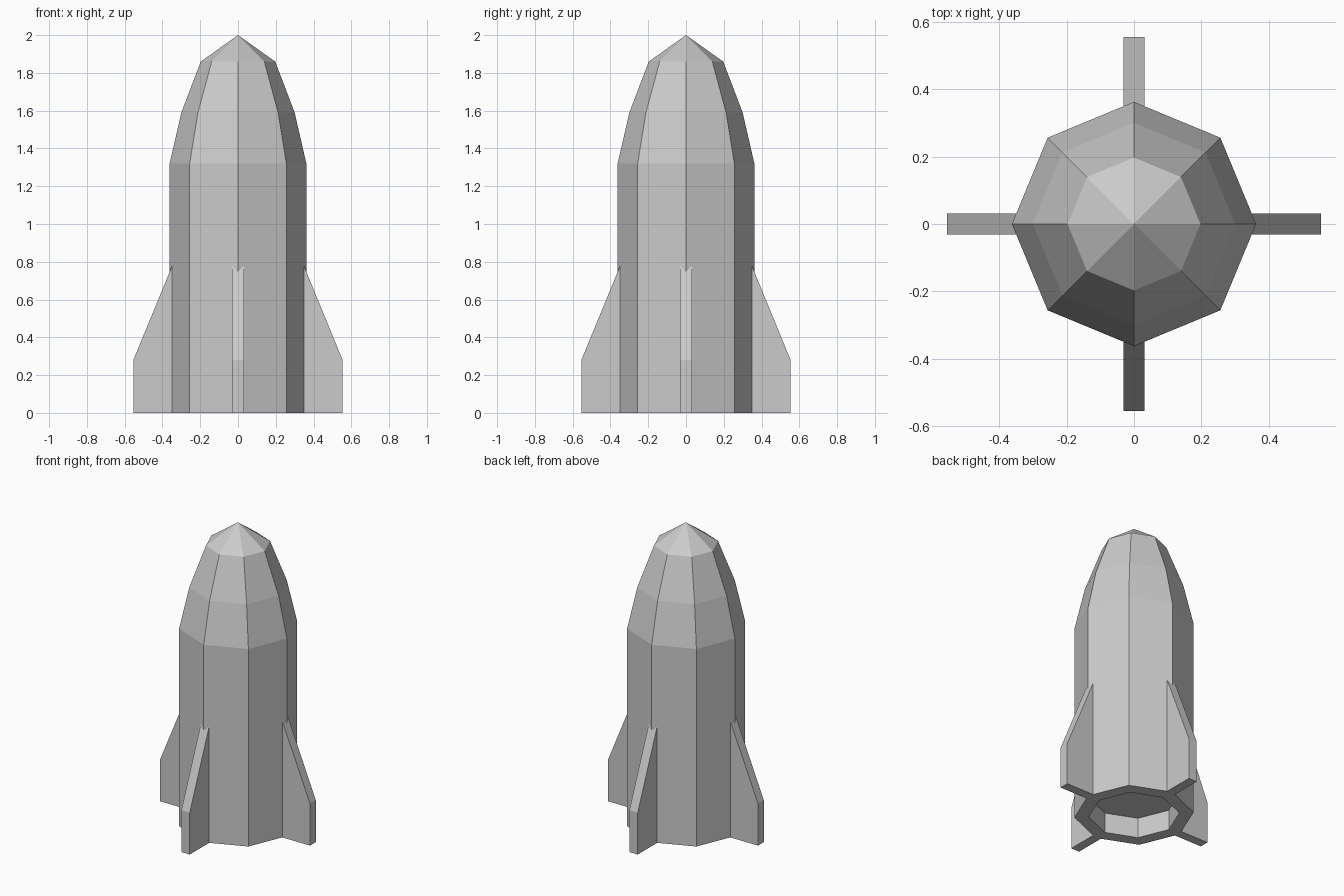
import bpy
from math import sin, cos, pi

if "Cube" in bpy.data.objects:
    bpy.data.objects.remove(bpy.data.objects["Cube"])

SIDES = 8


def add_mesh(name, verts, faces):
    mesh = bpy.data.meshes.new(name)
    mesh.from_pydata(verts, [], faces)
    obj = bpy.data.objects.new(name, mesh)
    bpy.context.collection.objects.link(obj)
    return obj


def lathe(name, profile, start, end):
    """Eight-sided rings through (radius, z) points, closed by the start and end caps."""
    verts = [(r * cos(2 * pi * i / SIDES), r * sin(2 * pi * i / SIDES), z)
             for r, z in profile for i in range(SIDES)]
    faces = []
    for k in range(len(profile) - 1):
        for i in range(SIDES):
            j = (i + 1) % SIDES
            a, b = k * SIDES, (k + 1) * SIDES
            faces.append((a + i, a + j, b + j, b + i))
    # flat recess ceiling, facing down
    faces.append(tuple(reversed(range(SIDES))))
    # pointed tip
    tip = len(verts)
    verts.append((0, 0, end))
    last = (len(profile) - 1) * SIDES
    faces += [(last + i, last + (i + 1) % SIDES, tip) for i in range(SIDES)]
    return add_mesh(name, verts, faces)


# Hull: engine recess, bottom rim, straight body and faceted nose
lathe("rocket_hull",
      [(0.275, 0.135), (0.275, 0.0), (0.362, 0.0), (0.362, 1.32),
       (0.30, 1.59), (0.197, 1.86)], 0.135, 2.0)

# Four fins: flat plates rooted just inside the hull
fin_profile = [(0.34, 0.0), (0.554, 0.0), (0.554, 0.28), (0.34, 0.80)]
half = 0.031
for n in range(4):
    verts = [(x, y, z) for y in (-half, half) for x, z in fin_profile]
    faces = [(0, 1, 2, 3), (7, 6, 5, 4)]
    faces += [(i, i + 4, (i + 1) % 4 + 4, (i + 1) % 4) for i in range(4)]
    fin = add_mesh(f"fin_{n + 1}", verts, faces)
    fin.rotation_euler.z = n * pi / 2
